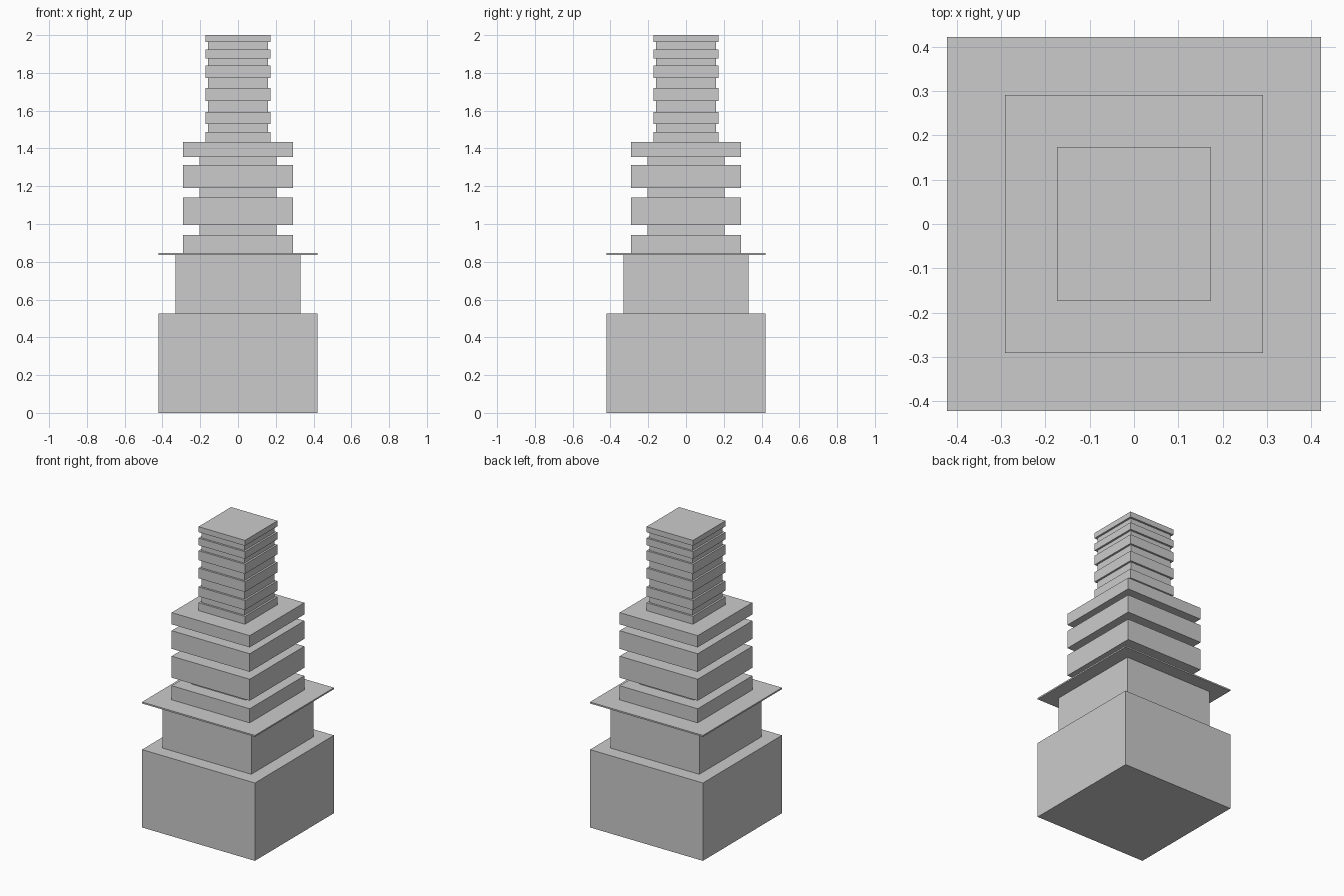
import bpy

if "Cube" in bpy.data.objects:
    bpy.data.objects.remove(bpy.data.objects["Cube"])


def box(name, half, z0, z1):
    """Square block centred on the z axis between two heights."""
    bpy.ops.mesh.primitive_cube_add(size=1, location=(0, 0, (z0 + z1) / 2))
    ob = bpy.context.object
    ob.name = name
    ob.scale = (2 * half, 2 * half, z1 - z0)
    bpy.ops.object.transform_apply(location=False, rotation=False, scale=True)
    return ob


def tier(name, half, spans):
    """Row of equal-width floor slabs at the given height spans."""
    for i, (z0, z1) in enumerate(spans, 1):
        box(f"{name}_{i}", half, z0, z1)


# Podium, recessed storey and thin canopy
box("podium", 0.421, 0, 0.525)
box("lower_storey", 0.331, 0.525, 0.836)
box("canopy", 0.421, 0.836, 0.846)

# Middle tier: narrow core with wide slabs
box("middle_core", 0.203, 0.846, 1.40)
tier("middle_slab", 0.291,
     [(0.846, 0.941), (0.995, 1.14), (1.19, 1.312), (1.355, 1.434)])

# Upper tier: core with shallow overhanging slabs
box("upper_core", 0.160, 1.434, 1.98)
tier("upper_slab", 0.173,
     [(1.434, 1.487), (1.53, 1.594), (1.652, 1.721),
      (1.774, 1.838), (1.875, 1.923), (1.963, 2.0)])
